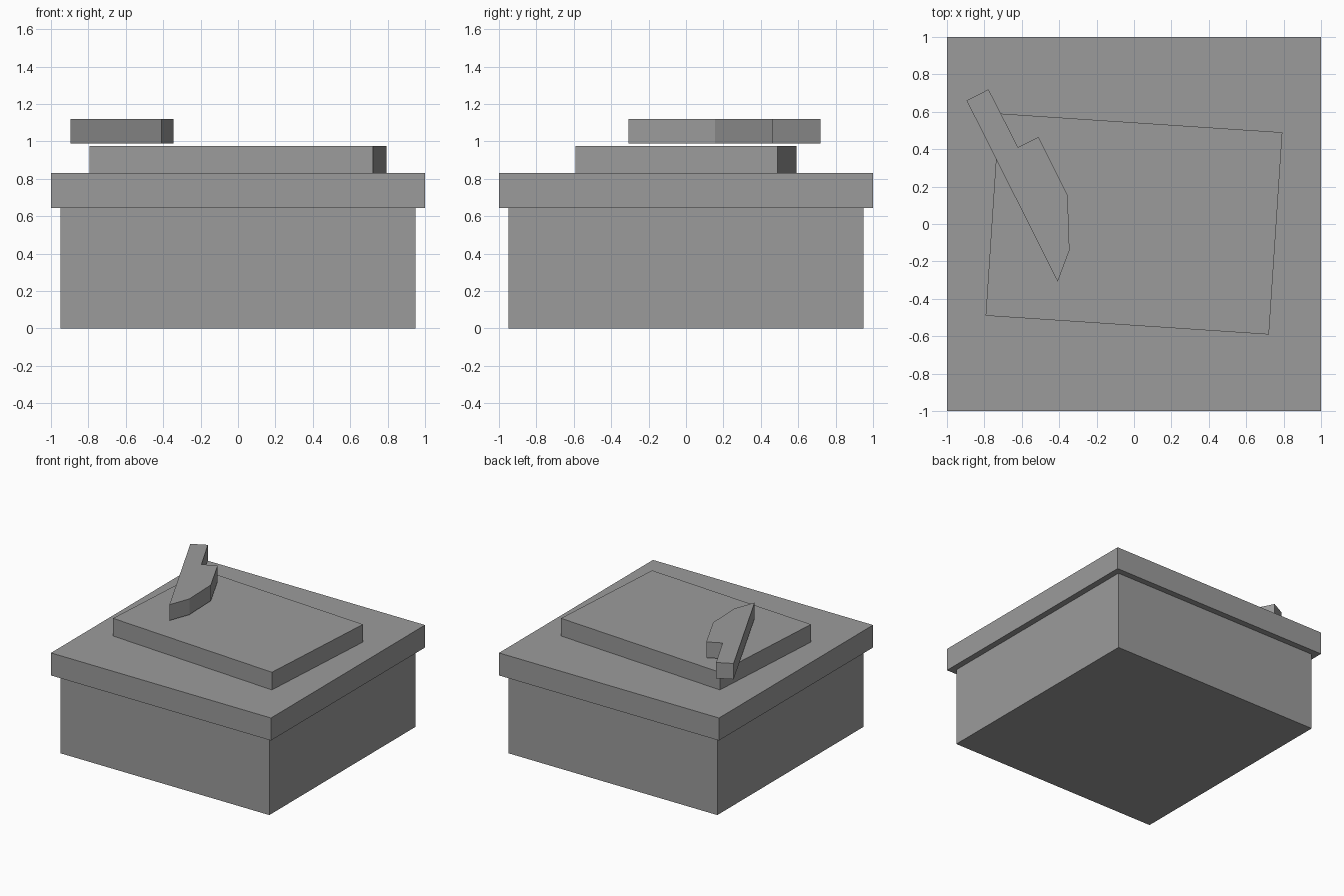
import bpy
import bmesh
from math import radians

old = bpy.data.objects.get("Cube")
if old:
    bpy.data.objects.remove(old, do_unlink=True)

grey = bpy.data.materials.new("plain grey")
grey.use_nodes = True
colour = (0.33, 0.33, 0.33, 1)
grey.diffuse_color = colour
grey.node_tree.nodes["Principled BSDF"].inputs["Base Color"].default_value = colour


def prism(name, outline, bottom, top, turn=0):
    """Extrude a flat outline from bottom to top, turned about z."""
    bm = bmesh.new()
    base = bm.faces.new([bm.verts.new((x, y, bottom)) for x, y in outline])
    raised = bmesh.ops.extrude_face_region(bm, geom=[base], use_keep_orig=True)
    verts = [v for v in raised["geom"] if isinstance(v, bmesh.types.BMVert)]
    bmesh.ops.translate(bm, verts=verts, vec=(0, 0, top - bottom))
    bmesh.ops.recalc_face_normals(bm, faces=bm.faces)
    mesh = bpy.data.meshes.new(name)
    bm.to_mesh(mesh)
    bm.free()
    mesh.materials.append(grey)
    obj = bpy.data.objects.new(name, mesh)
    obj.rotation_euler.z = radians(turn)
    bpy.context.collection.objects.link(obj)
    return obj


def rectangle(width, depth):
    x, y = width / 2, depth / 2
    return [(-x, -y), (x, -y), (x, y), (-x, y)]


# Block with an overhanging top
prism("block_body", rectangle(1.9, 1.9), 0, 0.645)
prism("block_top", rectangle(2, 2), 0.645, 0.83)

# Board lying slightly askew
prism("cutting_board", rectangle(1.518, 1.083), 0.83, 0.975, turn=-3.8)

# Knife: narrow handle widening to an angled blade
knife = [(-0.895, 0.66), (-0.408, -0.308), (-0.345, -0.14), (-0.355, 0.155),
         (-0.51, 0.465), (-0.62, 0.41), (-0.778, 0.72)]
prism("knife", knife, 0.99, 1.12)
